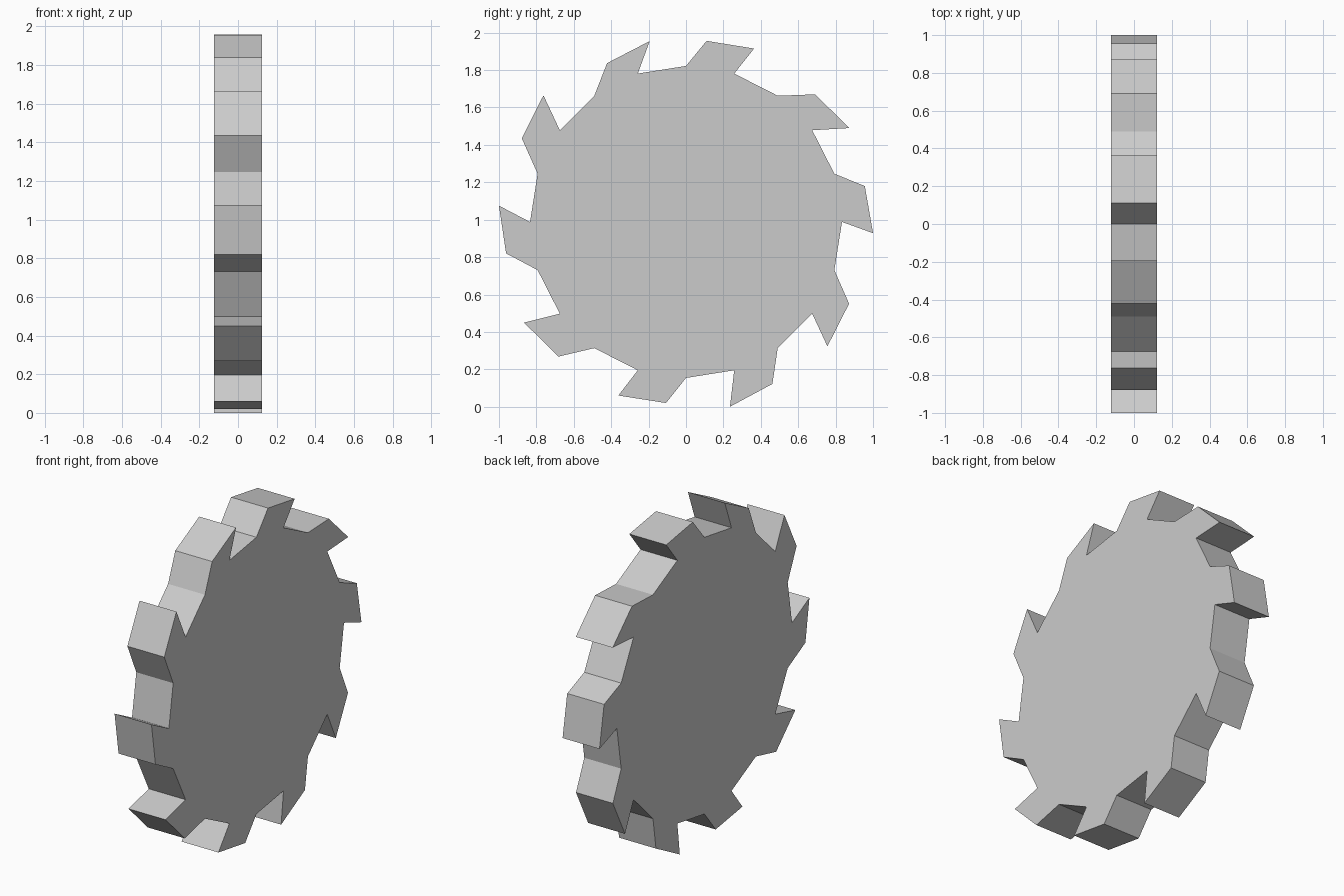
import bpy, bmesh
from math import sin, cos, radians

if "Cube" in bpy.data.objects:
    bpy.data.objects.remove(bpy.data.objects["Cube"])

HALF = 0.123            # half thickness
ROOT_R, CZ = 0.834, 0.988

# Slightly irregular teeth, clockwise from the top: (heel y, z, tip y, z)
TEETH = [
    (0.11, 1.956, 0.364, 1.915), (0.69, 1.67, 0.874, 1.49),
    (0.956, 1.18, 1.0, 0.928), (0.872, 0.551, 0.756, 0.323),
    (0.462, 0.122, 0.235, 0.0), (-0.107, 0.02, -0.362, 0.06),
    (-0.683, 0.268, -0.866, 0.45), (-0.962, 0.82, -1.0, 1.075),
    (-0.878, 1.435, -0.762, 1.665), (-0.422, 1.837, -0.194, 1.955),
]


def root(step):
    """Corner of the 20-sided hub, counted clockwise from the top."""
    a = radians(18 * step)
    return ROOT_R * sin(a), CZ + ROOT_R * cos(a)


# Outline: root, heel, hooked tip, root for every tooth
outline = []
for i, (hy, hz, ty, tz) in enumerate(TEETH):
    outline += [root(2 * i), (hy, hz), (ty, tz), root(2 * i + 1)]

# Extrude the outline through the thickness
bm = bmesh.new()
face = bm.faces.new([bm.verts.new((-HALF, y, z)) for y, z in outline])
res = bmesh.ops.extrude_face_region(bm, geom=[face], use_keep_orig=True)
verts = [v for v in res["geom"] if isinstance(v, bmesh.types.BMVert)]
bmesh.ops.translate(bm, verts=verts, vec=(2 * HALF, 0, 0))
bmesh.ops.recalc_face_normals(bm, faces=bm.faces)

mesh = bpy.data.meshes.new("toothed_blade")
bm.to_mesh(mesh)
bm.free()
bpy.context.collection.objects.link(bpy.data.objects.new("toothed_blade", mesh))
